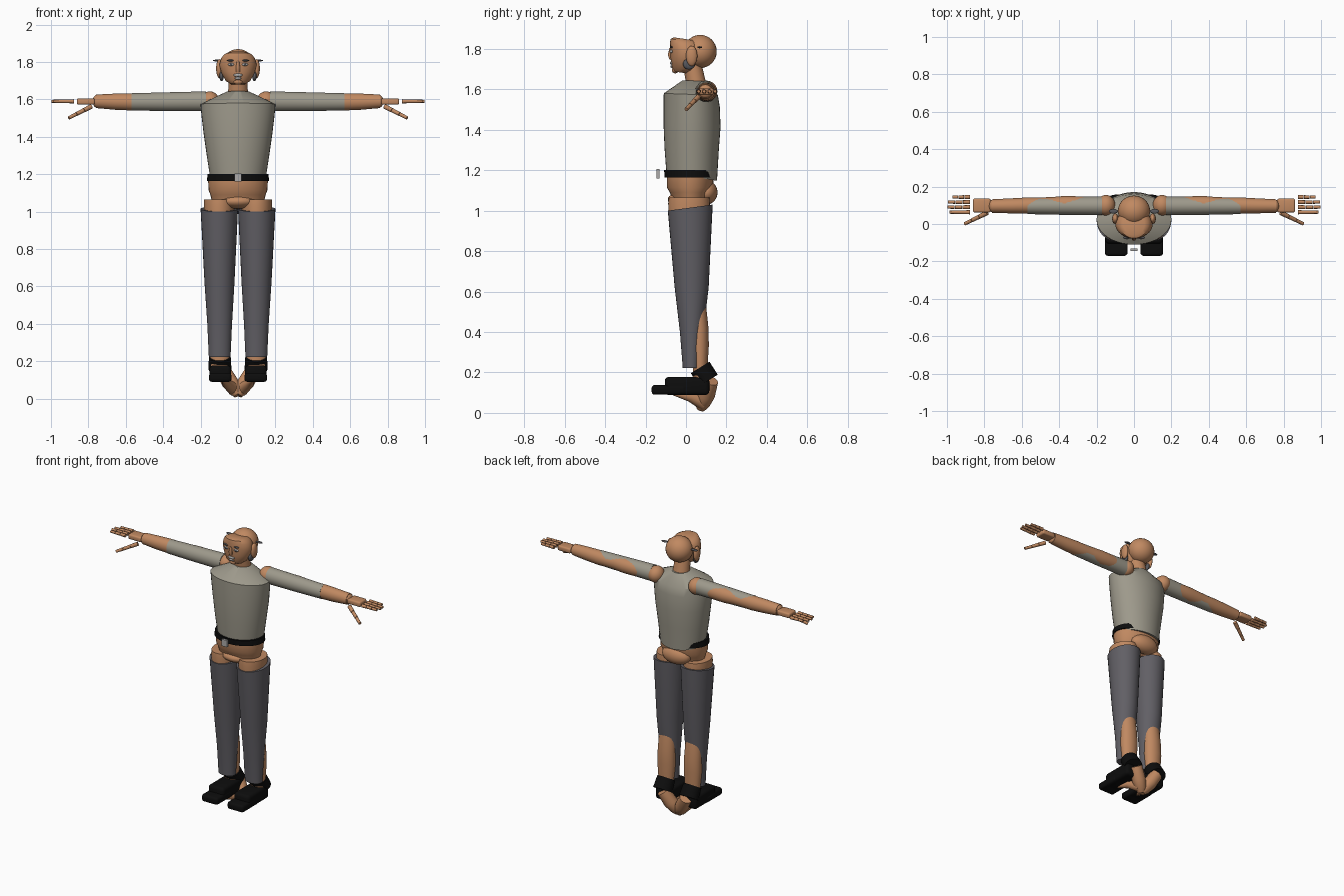
import bpy, bmesh, math
from mathutils import Vector, Matrix

cube = bpy.data.objects.get("Cube")
if cube:
    bpy.data.objects.remove(cube, do_unlink=True)


def material(name, r, g, b):
    m = bpy.data.materials.new(name)
    m.use_nodes = True
    m.diffuse_color = (r, g, b, 1)
    m.node_tree.nodes["Principled BSDF"].inputs["Base Color"].default_value = (r, g, b, 1)
    return m


skin = material("skin", 0.53, 0.25, 0.12)
shirt = material("shirt_grey", 0.34, 0.32, 0.26)
cloth = material("trouser_grey", 0.12, 0.115, 0.13)
black = material("black_leather", 0.004, 0.004, 0.004)
silver = material("light_grey", 0.42, 0.41, 0.4)
slate = material("dark_grey", 0.1, 0.1, 0.11)


def finish(name, bm, mat):
    """Turn a bmesh into a smooth object whose hard edges stay sharp."""
    bmesh.ops.recalc_face_normals(bm, faces=bm.faces)
    for f in bm.faces:
        f.smooth = True
    for e in bm.edges:
        e.smooth = e.calc_face_angle(0) < math.radians(35)
    mesh = bpy.data.meshes.new(name)
    bm.to_mesh(mesh)
    bm.free()
    mesh.materials.append(mat)
    ob = bpy.data.objects.new(name, mesh)
    bpy.context.collection.objects.link(ob)
    return ob


def tube(name, rings, mat, s=1, sides=32):
    """Loft ellipses (x, y, z, half width, half depth, tilt) along a path."""
    rings = [(tuple(r) + (r[3],))[:5] + (0,) if len(r) == 4 else (tuple(r) + (0,))[:6] for r in rings]
    axis = (Vector(rings[-1][:3]) - Vector(rings[0][:3])).normalized()
    u = Vector((1, 0, 0)) if abs(axis.z) > 0.5 else Vector((0, 0, 1)).cross(axis)
    u = (u - axis * u.dot(axis)).normalized()
    v = axis.cross(u)
    bm = bmesh.new()
    loops = []
    for x, y, z, a, b, tilt in rings:
        loop = []
        for i in range(sides):
            t = 2 * math.pi * i / sides
            p = Vector((x, y, z)) + u * a * math.cos(t) + v * b * math.sin(t)
            p += axis * tilt * b * math.sin(t)
            loop.append(bm.verts.new((p.x * s, p.y, p.z)))
        loops.append(loop)
    for lo, hi in zip(loops, loops[1:]):
        for i in range(sides):
            j = (i + 1) % sides
            bm.faces.new((lo[i], lo[j], hi[j], hi[i]))
    bm.faces.new(loops[0])
    bm.faces.new(loops[-1])
    return finish(name, bm, mat)


def ball(name, loc, size, mat, s=1):
    bm = bmesh.new()
    m = Matrix.Translation((loc[0] * s, loc[1], loc[2])) @ Matrix.Diagonal((*size, 1))
    bmesh.ops.create_uvsphere(bm, u_segments=28, v_segments=16, radius=1, matrix=m)
    return finish(name, bm, mat)


def box(name, lo, hi, mat, s=1, bevel=0.0):
    bm = bmesh.new()
    mid = [(a + b) / 2 for a, b in zip(lo, hi)]
    m = Matrix.Translation((mid[0] * s, mid[1], mid[2])) @ Matrix.Diagonal(
        (*[b - a for a, b in zip(lo, hi)], 1))
    bmesh.ops.create_cube(bm, size=1, matrix=m)
    if bevel:
        bmesh.ops.bevel(bm, geom=bm.edges[:], offset=bevel, segments=3, profile=0.5, affect='EDGES')
    return finish(name, bm, mat)


# Torso, belt and buckle
tube("shirt_body", [(0, .028, 1.17, .147, .126, -.14), (0, .028, 1.3, .167, .134),
                    (0, .03, 1.42, .184, .141), (0, .028, 1.52, .196, .139),
                    (0, .024, 1.575, .2, .134), (0, .045, 1.642, .06, .062)], shirt, sides=40)
tube("belt", [(0, .02, 1.165, .167, .126), (0, .02, 1.2, .162, .128)], black, sides=40)
box("belt_buckle", (-.02, -.145, 1.16), (.02, -.13, 1.205), silver)

# Hips
tube("waist", [(0, .02, 1.06, .14, .09), (0, .02, 1.09, .148, .1),
               (0, .02, 1.115, .157, .115), (0, .02, 1.17, .16, .115)], skin)
ball("crotch", (0, -.01, 1.055), (.1, .08, .04), skin)
ball("seat", (0, .1, 1.09), (.1, .056, .06), skin)

# Neck and head
tube("neck", [(0, .055, 1.6, .055, .05), (0, .03, 1.73, .048, .045)], skin)
ball("skull", (0, .07, 1.787), (.086, .082, .082), skin)
tube("face", [(0, -.025, 1.683, .04, .035), (0, -.015, 1.7, .066, .055),
              (0, -.005, 1.74, .088, .072), (0, 0, 1.785, .1, .078),
              (0, 0, 1.82, .09, .08), (0, 0, 1.838, .076, .077),
              (0, 0, 1.848, .056, .06)], skin)
tube("nose", [(0, -.076, 1.805, .006, .006), (0, -.08, 1.77, .012, .01),
              (0, -.076, 1.748, .01, .006)], skin, sides=16)
ball("moustache", (0, -.07, 1.73), (.024, .009, .009), silver)
ball("lips", (0, -.068, 1.713), (.018, .009, .007), silver)
ball("chin", (0, -.053, 1.695), (.025, .017, .016), skin)

for side, s in (("left", 1), ("right", -1)):
    def n(part):
        return side + "_" + part

    # Facial features
    ball(n("eye"), (.037, -.072, 1.787), (.016, .008, .008), silver, s)
    ball(n("pupil"), (.037, -.079, 1.787), (.006, .003, .006), slate, s)
    ball(n("brow"), (.04, -.072, 1.808), (.019, .008, .005), slate, s)
    ball(n("ear"), (.1, .028, 1.765), (.017, .028, .05), skin, s)
    ball(n("sideburn"), (.088, .015, 1.725), (.012, .03, .027), slate, s)
    ball(n("temple_tip"), (.11, .068, 1.808), (.024, .012, .005), slate, s)

    # Arm: a skin limb that swells through the back of the sleeve
    ball(n("shoulder"), (.15, .1, 1.59), (.05, .055, .053), skin, s)
    tube(n("sleeve"), [(.17, .097, 1.59, .05, .053), (.38, .097, 1.588, .048, .05),
                       (.57, .096, 1.587, .043, .046)], shirt, s)
    tube(n("arm"), [(.18, .1, 1.59, .042), (.3, .102, 1.588, .046, .048), (.37, .102, 1.588, .048, .049),
                    (.44, .1, 1.588, .044, .046), (.5, .099, 1.587, .043, .044),
                    (.57, .099, 1.587, .043, .046), (.66, .097, 1.588, .04, .043),
                    (.76, .096, 1.59, .036, .036)], skin, s)

    # Hand
    ball(n("wrist"), (.755, .096, 1.59), (.022, .034, .034), skin, s)
    box(n("palm"), (.765, .062, 1.572), (.862, .136, 1.606), skin, s, .01)
    for i, finger in enumerate(("index", "middle", "ring", "little")):
        y = .063 + .027 * i
        tip = (.99, 1.0, .997, .972)[i]
        step = (tip - .878) / 3
        for k in range(3):
            x = .878 + step * k
            tube(n(f"{finger}_finger_{k + 1}"), [(x, y, 1.59, .011 - .001 * k),
                 (x + step * .94, y, 1.59, .01 - .001 * k)], skin, s, 12)
    a, b = Vector((.785, .06, 1.562)), Vector((.907, .0, 1.5))
    for k in range(3):
        p, q = a.lerp(b, k / 3), a.lerp(b, (k + .95) / 3)
        tube(n(f"thumb_{k + 1}"), [(*p, .013 - .0015 * k), (*q, .012 - .0015 * k)], skin, s, 12)

    # Leg
    tube(n("thigh"), [(.1, .015, .98, .08, .1), (.1, .015, 1.035, .083, .103),
                      (.1, .015, 1.065, .081, .1)], skin, s)
    tube(n("trouser_leg"), [(.098, .025, .222, .058, .041), (.098, .028, .4, .066, .058),
                            (.099, .028, .62, .08, .084), (.1, .021, 1.015, .1, .111, .13)], cloth, s)
    tube(n("calf"), [(.098, .07, .13, .045, .036), (.098, .07, .22, .052, .036),
                     (.098, .067, .33, .06, .046), (.098, .064, .42, .058, .047),
                     (.098, .055, .52, .054, .045), (.098, .045, .62, .04, .04)], skin, s)

    # Foot, folded inward below the shoe
    tube(n("heel"), [(.085, .12, .16, .04), (.045, .1, .09, .044),
                     (.012, .08, .045, .038), (.0, .073, .02, .022)], skin, s)
    tube(n("instep"), [(.02, .085, .05, .036), (.06, .02, .08, .025), (.08, -.07, .1, .01)], skin, s)

    # Shoe
    box(n("shoe_toe"), (.035, -.17, .09), (.155, .0, .138), black, s, .015)
    box(n("shoe_body"), (.037, -.105, .088), (.153, .115, .178), black, s, .02)
    tube(n("shoe_collar"), [(.097, .11, .16, .062, .055), (.097, .07, .225, .058, .054)], black, s)
